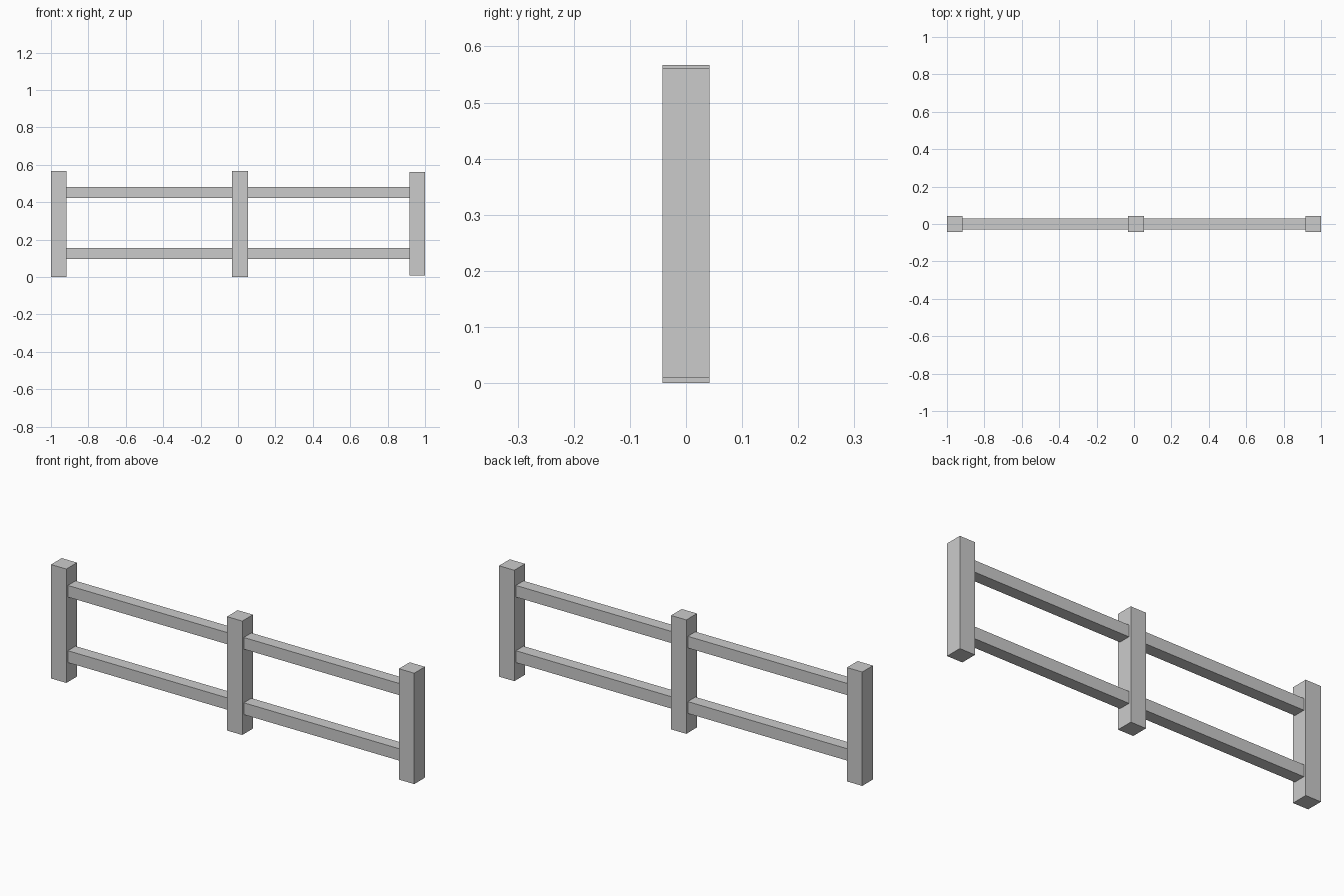
import bpy

if "Cube" in bpy.data.objects:
    bpy.data.objects.remove(bpy.data.objects["Cube"])


def box(name, x0, x1, half_depth, z0, z1):
    """Axis-aligned box centred on y = 0."""
    bpy.ops.mesh.primitive_cube_add(size=1, location=((x0 + x1) / 2, 0, (z0 + z1) / 2))
    ob = bpy.context.object
    ob.name = name
    ob.scale = (x1 - x0, 2 * half_depth, z1 - z0)
    bpy.ops.object.transform_apply(location=False, rotation=False, scale=True)
    return ob


# Square posts: the right one is slightly shorter and raised
POST = 0.084
posts = [("left_post", -1.0, 0.0, 0.567),
         ("middle_post", -0.031, 0.0, 0.567),
         ("right_post", 1.0 - POST, 0.009, 0.561)]
for name, x, z0, z1 in posts:
    box(name, x, x + POST, POST / 2, z0, z1)

# Two rails per bay, butting against the post sides
for (left, xl, *_), (right, xr, *_) in zip(posts, posts[1:]):
    side = "left" if xl < -0.5 else "right"
    for level, z0, z1 in (("lower", 0.097, 0.156), ("upper", 0.423, 0.481)):
        box(f"{side}_{level}_rail", xl + POST, xr, 0.03, z0, z1)
